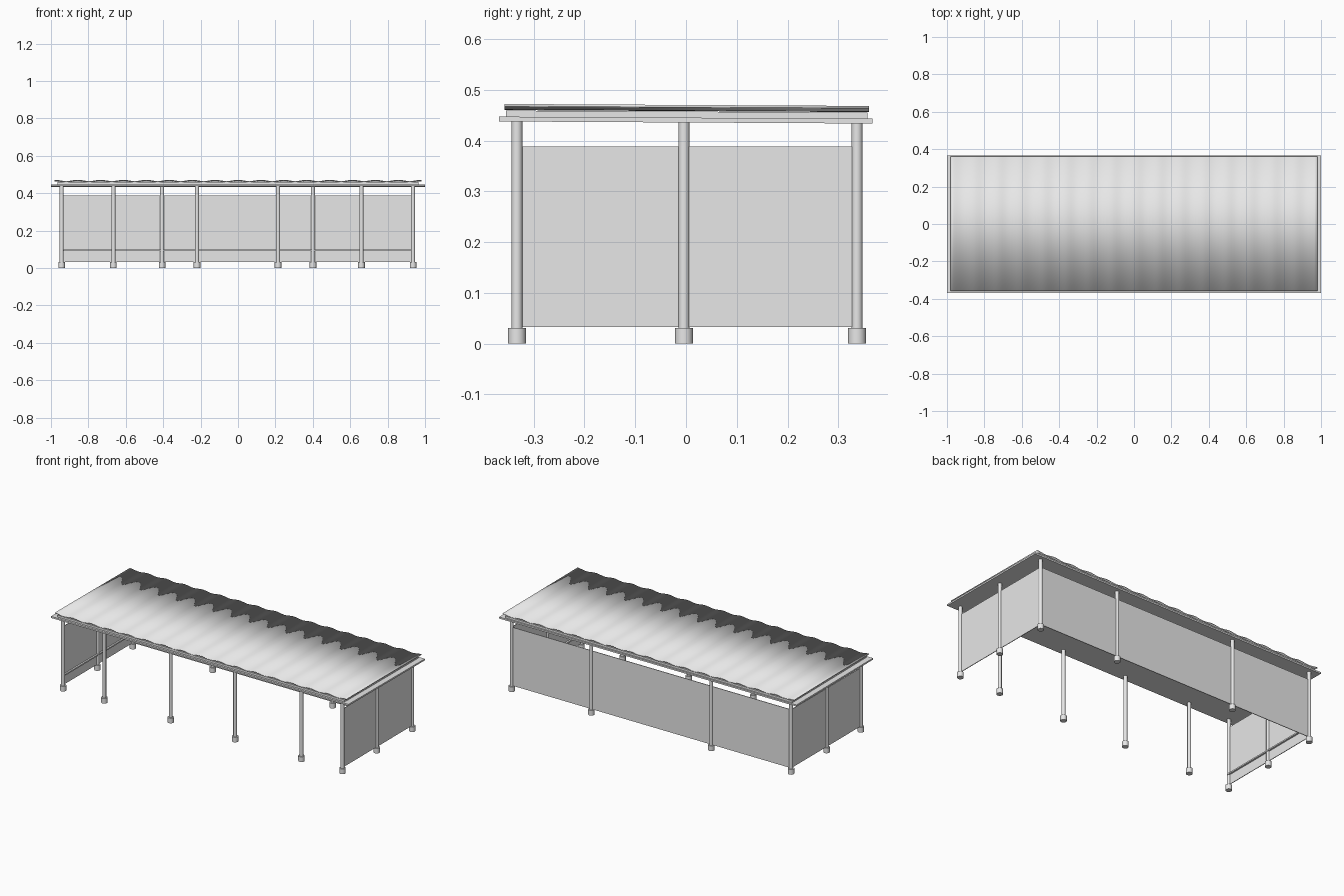
import bpy, bmesh, math

cube = bpy.data.objects.get("Cube")
if cube:
    bpy.data.objects.remove(cube, do_unlink=True)

grey = bpy.data.materials.new("plain_grey")
grey.use_nodes = True
grey.diffuse_color = (0.8, 0.8, 0.8, 1)
grey.node_tree.nodes["Principled BSDF"].inputs["Base Color"].default_value = (0.8, 0.8, 0.8, 1)

# Post line positions
LEFT, RIGHT, FRONT, BACK, MID = 0.936, -0.943, -0.333, 0.337, -0.004
SLOPE = -0.0055


def make_object(name, bm):
    bmesh.ops.recalc_face_normals(bm, faces=bm.faces)
    mesh = bpy.data.meshes.new(name)
    bm.to_mesh(mesh)
    bm.free()
    mesh.materials.append(grey)
    obj = bpy.data.objects.new(name, mesh)
    bpy.context.collection.objects.link(obj)
    return obj


def box(name, low, high, slope=0):
    bm = bmesh.new()
    bmesh.ops.create_cube(bm, size=1)
    for v in bm.verts:
        v.co = [a + (c + 0.5) * (b - a) for a, b, c in zip(low, high, v.co)]
        v.co.z += slope * v.co.y
    return make_object(name, bm)


def smooth(obj, angle):
    bpy.ops.object.select_all(action='DESELECT')
    obj.select_set(True)
    bpy.context.view_layer.objects.active = obj
    bpy.ops.object.shade_smooth_by_angle(angle=math.radians(angle))


def post(name, x, y):
    # Round footing with a slim round post above it, turned from one profile
    top = 0.4385 + SLOPE * y
    profile = [(0, 0), (0.0177, 0), (0.0177, 0.031), (0.0107, 0.031), (0.0107, top), (0, top)]
    bm = bmesh.new()
    verts = [bm.verts.new((r, 0, z)) for r, z in profile]
    edges = [bm.edges.new(pair) for pair in zip(verts, verts[1:])]
    bmesh.ops.spin(bm, geom=verts + edges, cent=(0, 0, 0), axis=(0, 0, 1),
                   angle=math.tau, steps=20)
    bmesh.ops.remove_doubles(bm, verts=bm.verts, dist=0.0001)
    bmesh.ops.translate(bm, verts=bm.verts, vec=(x, y, 0))
    smooth(make_object(name, bm), 40)


# Posts along the open front, the back and the two ends
for i, x in enumerate((RIGHT, -0.666, -0.219, 0.214, 0.66, LEFT)):
    post(f"front_post_{i + 1}", x, FRONT)
for i, x in enumerate((RIGHT, -0.406, 0.401, LEFT)):
    post(f"back_post_{i + 1}", x, BACK)
post("right_middle_post", RIGHT, MID)
post("left_middle_post", LEFT, MID)

# Thin wall panels on three sides, with a low rail along the inside
T, LOW, HIGH = 0.002, 0.033, 0.388
box("back_wall", (RIGHT, BACK - T, LOW), (LEFT, BACK + T, HIGH))
box("back_rail", (RIGHT, BACK - 0.012, 0.091), (LEFT, BACK - T, 0.099))
for side, x, inward in (("left", LEFT, -1), ("right", RIGHT, 1)):
    box(side + "_wall", (x - T, FRONT, LOW), (x + T, BACK, HIGH))
    a, b = sorted((x + inward * T, x + inward * 0.012))
    box(side + "_rail", (a, FRONT, 0.091), (b, BACK, 0.099))

# Roof deck and the raised bed that carries the sheeting
box("roof_deck", (-1, -0.368, 0.4355), (1, 0.367, 0.445), SLOPE)
box("roof_bed", (-0.965, -0.355, 0.445), (0.965, 0.358, 0.457), SLOPE)

# Corrugated sheet, crests at both ends
WAVES, STEPS, HALF = 16, 8, 0.98
bm = bmesh.new()
rows = []
for i in range(WAVES * STEPS + 1):
    x = -HALF + 2 * HALF * i / (WAVES * STEPS)
    z = 0.4665 + 0.0035 * math.cos(math.tau * i / STEPS)
    rows.append([bm.verts.new((x, y, z + SLOPE * y)) for y in (-0.358, 0.361)])
for (a, b), (c, d) in zip(rows, rows[1:]):
    bm.faces.new((a, c, d, b))
sheet = make_object("corrugated_roof_sheet", bm)
thick = sheet.modifiers.new("thickness", 'SOLIDIFY')
thick.thickness = 0.005
thick.offset = -1
smooth(sheet, 40)
